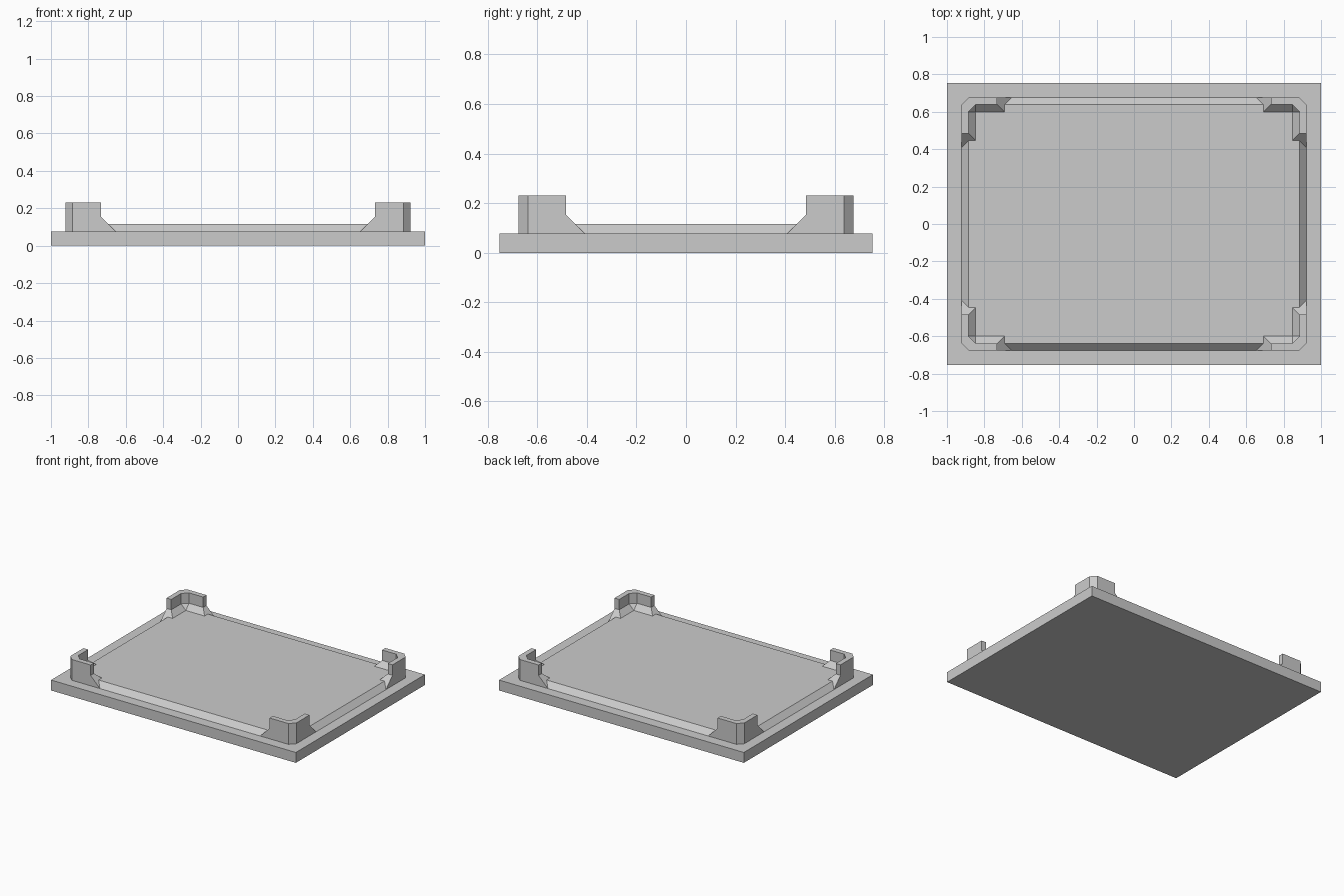
import bpy, bmesh

if "Cube" in bpy.data.objects:
    bpy.data.objects.remove(bpy.data.objects["Cube"], do_unlink=True)

U = 0.0384                       # wall thickness module
HX, HY = 1.0, 0.753              # plate half sizes
OX, OY = HX - 2 * U, HY - 2 * U  # outer faces of panel and posts
IX, IY = OX - U, OY - U          # inner faces
EX, EY = OX - 5 * U, OY - 5 * U  # free ends of the post walls
Z0, Z1, Z2, Z3 = 2 * U, 3 * U, 4 * U, 6 * U

grey = bpy.data.materials.new("light grey")
grey.use_nodes = True
colour = (0.6, 0.6, 0.6, 1)
grey.diffuse_color = colour
grey.node_tree.nodes["Principled BSDF"].inputs["Base Color"].default_value = colour


def loft(name, rings, mirror=False):
    """Skin closed rings of equal length, cap both ends, mirror if asked."""
    bm = bmesh.new()
    loops = [[bm.verts.new(p) for p in ring] for ring in rings]
    n = len(loops[0])
    for a, b in zip(loops, loops[1:]):
        for i in range(n):
            j = (i + 1) % n
            bm.faces.new((a[i], a[j], b[j], b[i]))
    bm.faces.new(loops[0])
    bm.faces.new(loops[-1])
    bmesh.ops.remove_doubles(bm, verts=bm.verts, dist=0.0005)
    bmesh.ops.recalc_face_normals(bm, faces=bm.faces)
    mesh = bpy.data.meshes.new(name)
    bm.to_mesh(mesh)
    bm.free()
    mesh.materials.append(grey)
    obj = bpy.data.objects.new(name, mesh)
    bpy.context.collection.objects.link(obj)
    if mirror:
        mod = obj.modifiers.new("mirror", "MIRROR")
        mod.use_axis = (True, True, False)
        mod.use_mirror_merge = False


def plate_ring(hx, hy, cut, z):
    """Rectangle with chamfered corners, counter-clockwise."""
    ring = []
    for sx, sy in ((1, 1), (-1, 1), (-1, -1), (1, -1)):
        pair = [(sx * hx, sy * (hy - cut), z), (sx * (hx - cut), sy * hy, z)]
        ring += pair if sx == sy else pair[::-1]
    return ring


# Base plate, and the raised panel with sloped edges on top of it
loft("base_plate", [plate_ring(HX, HY, 0, z) for z in (0, Z0)])
loft("raised_panel", [plate_ring(OX, OY, U, Z0), plate_ring(IX, IY, 0, Z1)])


# Corner posts: L-shaped wall with flared feet and a sloped inner ledge
def post_ring(z, flare, ledge):
    ex, ey = EX - flare, EY - flare      # wall ends
    sx, sy = EX - ledge, EY - ledge      # ledge ends
    lx, ly = IX - ledge, IY - ledge      # ledge faces
    cut = U - ledge                      # inner corner chamfer
    ring = [(ex, OY), (OX - U, OY), (OX, OY - U), (OX, ey),
            (IX, ey), (IX, sy), (lx, sy),
            (lx, ly - cut), (lx - cut, ly),
            (sx, ly), (sx, IY), (ex, IY)]
    return [(x, y, z) for x, y in ring]


loft("corner_posts", [post_ring(Z0, 2 * U, U), post_ring(Z1, U, U),
                      post_ring(Z2, 0, 0), post_ring(Z3, 0, 0)], mirror=True)
